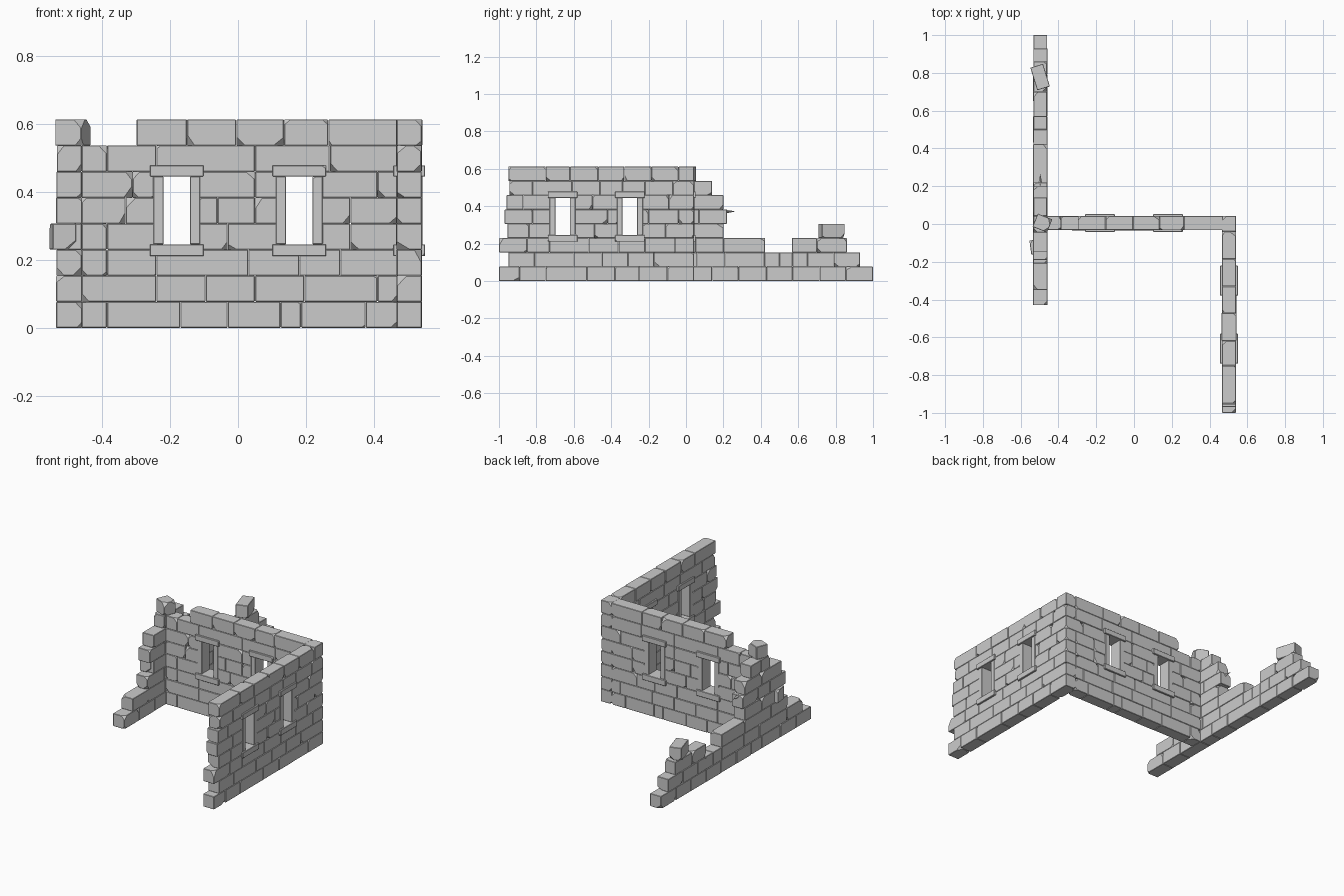
import bpy, bmesh, math, random
from mathutils import Vector, Matrix

random.seed(4)
if "Cube" in bpy.data.objects:
    bpy.data.objects.remove(bpy.data.objects["Cube"])

stone = bpy.data.materials.new("grey stone")
stone.use_nodes = True
GREY = (0.6, 0.6, 0.6, 1)
stone.diffuse_color = GREY
stone.node_tree.nodes["Principled BSDF"].inputs["Base Color"].default_value = GREY

COURSE = 0.0765   # height of one row of stones
THICK = 0.074     # wall thickness


def block(target, centre, size, turn=0, chips=0, chip=0.02, bevel=0.002):
    """Add one cut stone with softened edges and broken corners."""
    bm = bmesh.new()
    bmesh.ops.create_cube(bm, size=1, matrix=Matrix.Diagonal((*size, 1)))
    bmesh.ops.bevel(bm, geom=bm.edges[:], offset=bevel, segments=1, affect='EDGES')
    corners = [Vector((sx * size[0], sy * size[1], sz * size[2])) / 2
               for sx in (-1, 1) for sy in (-1, 1) for sz in (-1, 1)]
    for corner in random.sample(corners, chips):
        signs = [math.copysign(random.uniform(0.5, 1), c) for c in corner]
        normal = Vector(signs).normalized()
        depth = chip * random.uniform(0.5, 1)
        cut = bmesh.ops.bisect_plane(
            bm, geom=bm.verts[:] + bm.edges[:] + bm.faces[:], dist=1e-5,
            plane_co=corner - normal * depth, plane_no=normal, clear_outer=True)
        edges = [g for g in cut["geom_cut"] if isinstance(g, bmesh.types.BMEdge)]
        bmesh.ops.holes_fill(bm, edges=edges, sides=0)
    bmesh.ops.recalc_face_normals(bm, faces=bm.faces[:])
    bm.transform(Matrix.Translation(centre) @ Matrix.Rotation(math.radians(turn), 4, 'Z'))
    mesh = bpy.data.meshes.new("stone")
    bm.to_mesh(mesh)
    bm.free()
    target.from_mesh(mesh)
    bpy.data.meshes.remove(mesh)


def finish(name, bm):
    mesh = bpy.data.meshes.new(name)
    bm.to_mesh(mesh)
    bm.free()
    mesh.materials.append(stone)
    obj = bpy.data.objects.new(name, mesh)
    bpy.context.collection.objects.link(obj)
    return obj


def place(along_x, run, across, z):
    return (run, across, z) if along_x else (across, run, z)


def wall(name, along_x, across, rows):
    """Each row lists runs of stones; a run is a list of joint positions."""
    bm = bmesh.new()
    for level, runs in enumerate(rows):
        for joints in runs:
            for i, (a, b) in enumerate(zip(joints, joints[1:])):
                at_end = i in (0, len(joints) - 2)
                top = level == 7
                depth = THICK + random.uniform(-0.003, 0.003)
                block(bm, place(along_x, (a + b) / 2, across, (level + 0.5) * COURSE),
                      place(along_x, b - a - 0.001, depth, COURSE),
                      chips=random.choice((2, 3)) if at_end or top else random.choice((0, 1, 1)),
                      chip=0.016 if at_end or top else 0.007)
    return finish(name, bm)


def window_frame(name, along_x, run, across):
    bm = bmesh.new()
    for z, height in ((0.461, 0.033), (0.228, 0.035)):      # lintel and sill
        block(bm, place(along_x, run, across, z),
              place(along_x, 0.158, THICK + 0.02, height), chips=1, chip=0.008)
    for side in (-1, 1):                                    # jambs
        block(bm, place(along_x, run + side * 0.054, across, 0.345),
              place(along_x, 0.03, THICK + 0.005, 0.2), chips=1, chip=0.006)
    return finish(name, bm)


# Back wall with two window openings
BACK_Y = 0.005
W = 0.18
wall("back_wall", True, BACK_Y, [
    [[-0.46, -0.385, -0.17, -0.03, 0.125, 0.185, 0.375, 0.47]],
    [[-0.46, -0.24, -0.095, 0.05, 0.195, 0.41, 0.47]],
    [[-0.46, -0.385, -0.24, 0.03, 0.18, 0.30, 0.47]],
    [[-0.46, -0.385, -0.235], [-0.125, -0.03, 0.125], [0.235, 0.33, 0.47]],
    [[-0.46, -0.33, -0.235], [-0.125, -0.06, 0.05, 0.125], [0.235, 0.33, 0.47]],
    [[-0.46, -0.31, -0.235], [-0.125, 0.05, 0.125], [0.235, 0.41, 0.47]],
    [[-0.46, -0.385, -0.24, 0.05, 0.27, 0.47]],
    [[-0.298, -0.15, -0.005, 0.135, 0.265, 0.47]],
])

# Tall wall on the model's left, with a ragged front end
TALL_X = 0.503
wall("tall_side_wall", False, TALL_X, [
    [[-1, -0.89, -0.75, -0.53, -0.38, -0.25, -0.1, 0.042]],
    [[-0.95, -0.81, -0.6, -0.45, -0.31, -0.17, 0.042]],
    [[-1, -0.85, -0.73, -0.52, -0.36, -0.22, -0.06, 0.042]],
    [[-0.955, -0.84, -0.715], [-0.605, -0.49, -0.355], [-0.245, -0.11, 0.042]],
    [[-0.97, -0.82, -0.715], [-0.605, -0.42, -0.355], [-0.245, -0.2, -0.04, 0.042]],
    [[-0.96, -0.87, -0.715], [-0.605, -0.5, -0.355], [-0.245, -0.09, 0.042]],
    [[-0.945, -0.82, -0.61, -0.46, -0.34, -0.22, -0.07, 0.042]],
    [[-0.95, -0.75, -0.62, -0.47, -0.33, -0.185, -0.04, 0.042]],
])

# Collapsed wall on the model's right, stepped at both ends
LOW_X = -0.496
wall("ruined_side_wall", False, LOW_X, [
    [[-0.43, -0.29, -0.14, 0.04, 0.14, 0.28, 0.43, 0.57, 0.715, 0.855, 1]],
    [[-0.35, -0.2, -0.04, 0.06, 0.21, 0.42, 0.5, 0.57, 0.65, 0.79, 0.93]],
    [[-0.21, -0.05, 0.05, 0.2, 0.423], [0.566, 0.7, 0.86]],
    [[-0.15, 0.04, 0.2]],
    [[-0.19, -0.04, 0.07, 0.22]],
    [[-0.15, 0.04, 0.2]],
    [[-0.045, 0.042, 0.14]],
])

# Window surrounds
for label, side in (("right", -1), ("left", 1)):
    window_frame("back_window_frame_" + label, True, side * W, BACK_Y)
for label, run in (("front", -0.66), ("rear", -0.30)):
    window_frame("side_window_frame_" + label, False, run, TALL_X)

# Displaced stones resting on the ruined wall
for name, centre, size, turn in (
        ("corner_cap_stone", (-0.485, 0.005, 7.5 * COURSE), (0.083, 0.075, COURSE), -22),
        ("fallen_stone", (-0.497, 0.778, 3.5 * COURSE), (0.07, 0.125, COURSE), 17),
        ("protruding_stone", (-0.515, -0.12, 3.5 * COURSE), (0.068, 0.075, COURSE), 8)):
    bm = bmesh.new()
    block(bm, centre, size, turn, chips=3, chip=0.016)
    finish(name, bm)

# Thin splinter sticking out of the broken end
bm = bmesh.new()
bmesh.ops.create_cone(bm, cap_ends=True, segments=4, radius1=0.012, radius2=0, depth=0.06,
                      matrix=Matrix.Translation((LOW_X, 0.235, 0.372))
                      @ Matrix.Rotation(-math.pi / 2, 4, 'X'))
finish("stone_splinter", bm)
